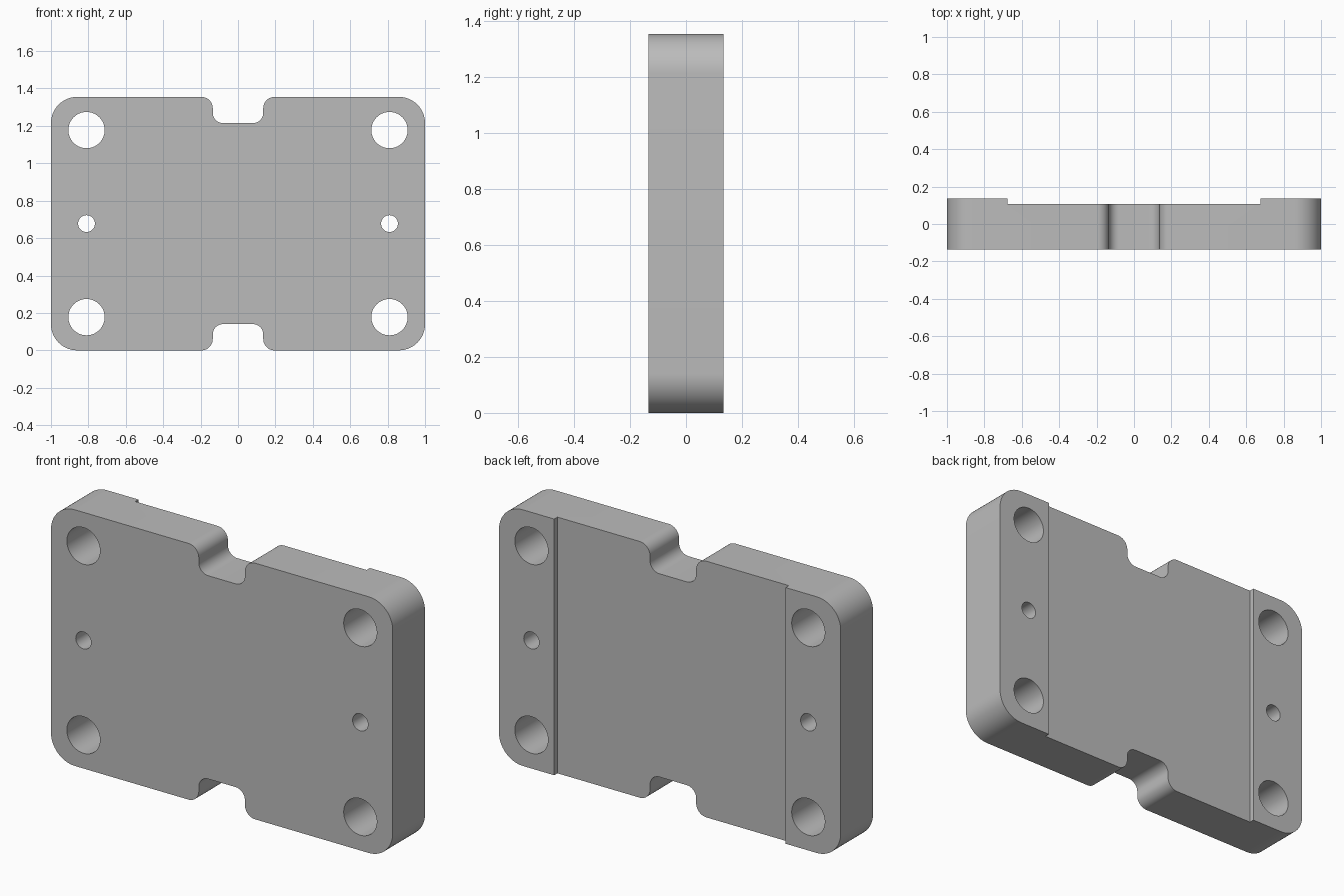
import bpy
import bmesh
from math import pi, cos, sin
from mathutils import Vector

cube = bpy.data.objects.get("Cube")
if cube:
    bpy.data.objects.remove(cube, do_unlink=True)

HEIGHT, DEPTH = 1.355, 0.27
MID = HEIGHT / 2

metal = bpy.data.materials.new("plain grey metal")
metal.use_nodes = True
grey = (0.5, 0.5, 0.5, 1)
metal.diffuse_color = grey
metal.node_tree.nodes["Principled BSDF"].inputs["Base Color"].default_value = grey


def fillet(prev, corner, nxt, radius, steps=14):
    """Round a right-angled corner with a tangent arc."""
    a, b = (prev - corner).normalized(), (nxt - corner).normalized()
    centre = corner + (a + b) * radius
    angles = [i / steps * pi / 2 for i in range(steps + 1)]
    return [centre - b * radius * cos(t) - a * radius * sin(t) for t in angles]


def prism(name, outline, front, back):
    """Extrude an (x, z) outline along y."""
    bm = bmesh.new()
    face = bm.faces.new([bm.verts.new((p[0], front, p[1])) for p in outline])
    side = bmesh.ops.extrude_face_region(bm, geom=[face])["geom"]
    moved = [v for v in side if isinstance(v, bmesh.types.BMVert)]
    bmesh.ops.translate(bm, verts=moved, vec=(0, back - front, 0))
    bmesh.ops.recalc_face_normals(bm, faces=bm.faces)
    mesh = bpy.data.meshes.new(name)
    bm.to_mesh(mesh)
    bm.free()
    mesh.materials.append(metal)
    obj = bpy.data.objects.new(name, mesh)
    bpy.context.collection.objects.link(obj)
    return obj


def circle(x, z, radius, sides):
    turns = [2 * pi * i / sides for i in range(sides)]
    return [(x + radius * cos(t), z + radius * sin(t)) for t in turns]


# Plate outline: right half of the bottom edge, then rotated and mirrored
quarter = [(0.135, 0.14, 0.055), (0.135, 0, 0.06), (1, 0, 0.14)]
lower_right = [(x, z, r) for x, z, r in quarter]
upper_right = [(x, HEIGHT - z, r) for x, z, r in reversed(quarter)]
right = lower_right + upper_right
corners = right + [(-x, z, r) for x, z, r in reversed(right)]
points = [Vector((x, z)) for x, z, r in corners]
outline = []
for i, (x, z, r) in enumerate(corners):
    outline += fillet(points[i - 1], points[i], points[(i + 1) % len(points)], r)
plate = prism("mounting_plate", outline, -DEPTH / 2, DEPTH / 2)

# Cutters: shallow channel across the back, four bolt holes, two pin holes
w = 0.677
cutters = [prism("back_channel_cutter",
                 [(-w, -1), (w, -1), (w, 2), (-w, 2)], 0.108, 0.4)]
for x in (-0.81, 0.81):
    for z in (MID - 0.5, MID + 0.5):
        cutters.append(prism("bolt_hole_cutter", circle(x, z, 0.097, 64), -0.4, 0.4))
    cutters.append(prism("pin_hole_cutter", circle(x, MID, 0.045, 40), -0.4, 0.4))

bpy.ops.object.select_all(action="DESELECT")
plate.select_set(True)
bpy.context.view_layer.objects.active = plate
for cutter in cutters:
    cutter.hide_render = True
    cut = plate.modifiers.new("cut", "BOOLEAN")
    cut.operation = "DIFFERENCE"
    cut.solver = "EXACT"
    cut.object = cutter
    bpy.ops.object.modifier_apply(modifier=cut.name)
    bpy.data.objects.remove(cutter, do_unlink=True)

bpy.ops.object.shade_smooth_by_angle(angle=pi / 6)
